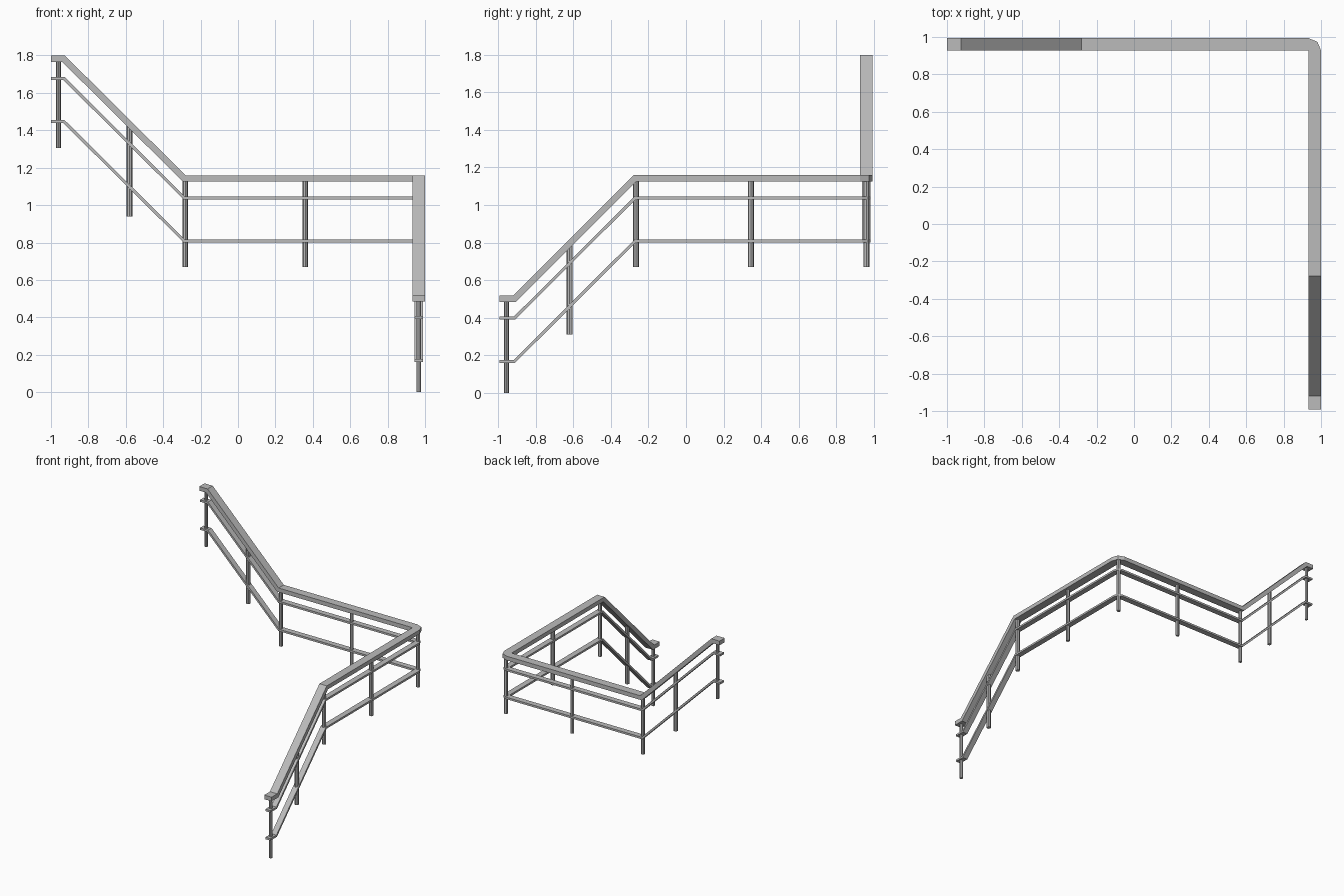
import bpy, bmesh, math

cube = bpy.data.objects.get("Cube")
if cube:
    bpy.data.objects.remove(cube, do_unlink=True)

grey = bpy.data.materials.new("grey metal")
grey.use_nodes = True
colour = (0.5, 0.5, 0.5, 1)
grey.diffuse_color = colour
grey.node_tree.nodes["Principled BSDF"].inputs["Base Color"].default_value = colour

CX, CY = 0.967, 0.96        # centre lines of the side run and the back run
RISE = 0.64                 # height of each sloping flight
MITER = math.tan(math.pi / 8)


def finish(bm, name):
    bmesh.ops.recalc_face_normals(bm, faces=bm.faces)
    mesh = bpy.data.meshes.new(name)
    bm.to_mesh(mesh)
    bm.free()
    mesh.materials.append(grey)
    obj = bpy.data.objects.new(name, mesh)
    bpy.context.collection.objects.link(obj)
    return obj


def rail(name, z, width, thick):
    """Flat bar: down the back flight, round the landing corner, down the front flight."""
    h, t = width / 2, thick / 2
    rings = []

    def ring(inner, outer, height, shift=(0, 0)):
        ends = []
        for (x, y), s in ((inner, -1), (outer, -1), (outer, 1), (inner, 1)):
            ends.append((x + s * shift[0], y + s * shift[1], height + s * t))
        rings.append(ends)

    # back run, mitred where the slope changes
    m = MITER * t
    for x, up, k in ((-1, RISE, 0), (-0.932, RISE, m), (-0.287, 0, m)):
        ring((x, CY - h), (x, CY + h), z + up, (k, 0))
    # corner rounded on the outside only
    ix, iy = CX - h, CY - h
    for i in range(3):
        a = math.radians(90 - 45 * i)
        ring((ix, iy), (ix + width * math.cos(a), iy + width * math.sin(a)), z)
    # side run
    for y, up, k in ((-0.271, 0, -m), (-0.913, -RISE, -m), (-0.993, -RISE, 0)):
        ring((CX - h, y), (CX + h, y), z + up, (0, k))

    bm = bmesh.new()
    loops = [[bm.verts.new(p) for p in r] for r in rings]
    for a, b in zip(loops, loops[1:]):
        for i in range(4):
            j = (i + 1) % 4
            bm.faces.new((a[i], a[j], b[j], b[i]))
    bm.faces.new(loops[0])
    bm.faces.new(loops[-1])
    bmesh.ops.remove_doubles(bm, verts=bm.verts, dist=0.0001)
    finish(bm, name)


def post(name, x, y, bottom, top, width):
    bm = bmesh.new()
    bmesh.ops.create_cone(bm, cap_ends=True, segments=8, radius1=width / 2,
                          radius2=width / 2, depth=top - bottom)
    bmesh.ops.translate(bm, verts=bm.verts, vec=(x, y, (top + bottom) / 2))
    finish(bm, name)


# Rails
rail("handrail", 1.142, 0.067, 0.034)
rail("upper_rail", 1.038, 0.046, 0.016)
rail("lower_rail", 0.808, 0.046, 0.016)

# Posts along the back run
post("back_end_post", -0.96, CY, 1.305, 1.775, 0.025)
post("back_slope_post", -0.58, CY, 0.94, 1.43, 0.032)
post("back_landing_post", -0.282, CY, 0.67, 1.135, 0.028)
post("back_middle_post", 0.36, CY, 0.67, 1.135, 0.028)

# Posts at the corner and along the side run
post("corner_post", CX - 0.005, CY, 0.67, 1.135, 0.032)
post("side_middle_post", CX, 0.345, 0.67, 1.135, 0.032)
post("side_landing_post", CX, -0.266, 0.67, 1.135, 0.032)
post("side_slope_post", CX, -0.62, 0.31, 0.793, 0.034)
post("side_end_post", CX, -0.955, 0, 0.495, 0.025)
